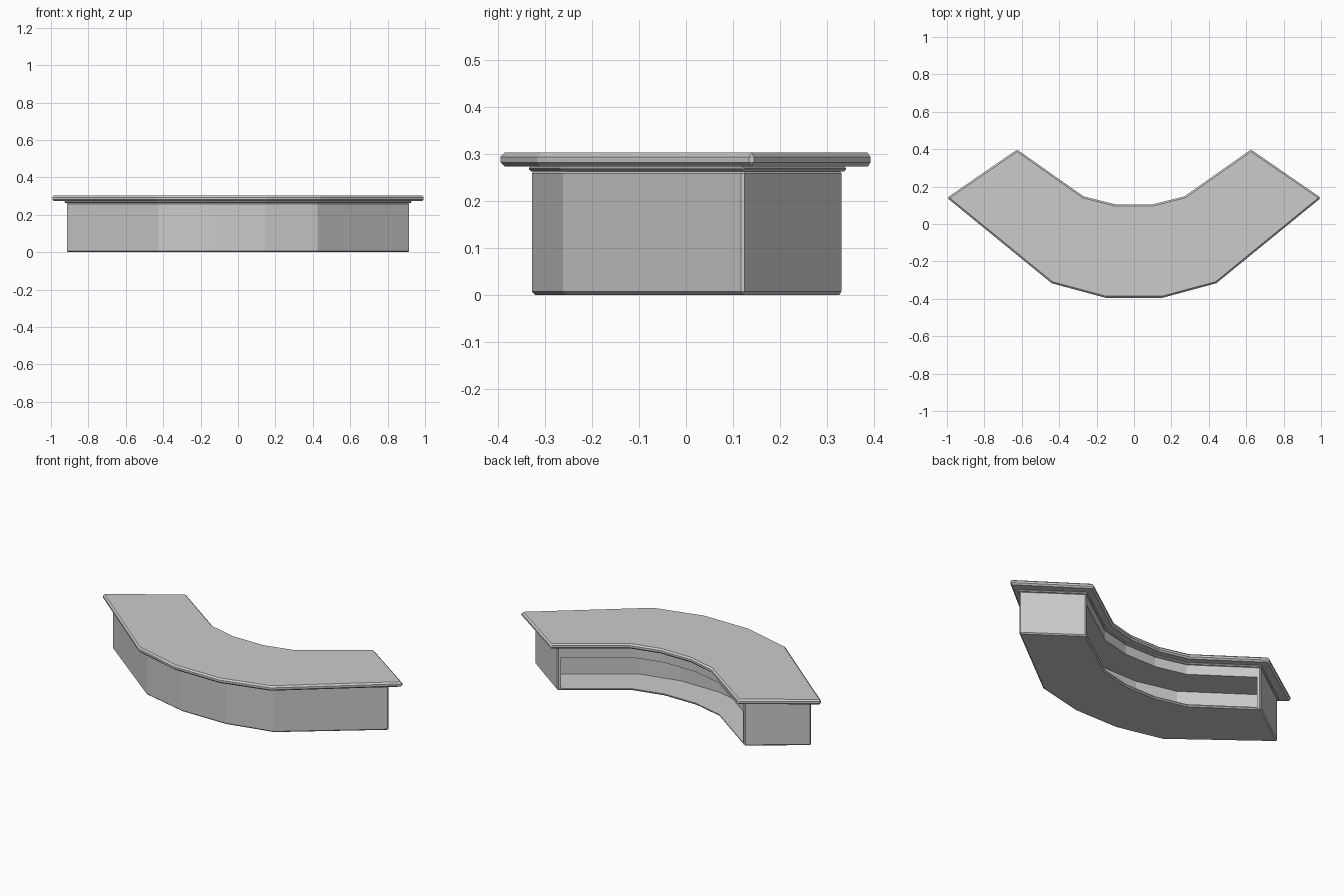
import bpy, bmesh
from mathutils import Vector

if "Cube" in bpy.data.objects:
    bpy.data.objects.remove(bpy.data.objects["Cube"])


def outline(half):
    """Mirror a right-half outline (front to back) into a CCW polygon:
    edges 0-4 front, 5 right end, 6-10 back, 11 left end."""
    f, b = half[:3], half[3:]
    mx = lambda p: (-p[0], p[1])
    return ([mx(p) for p in reversed(f)] + f + b + [mx(p) for p in reversed(b)])


def inset(pts, front, end, back):
    """Move the edges inward by separate distances and re-intersect them."""
    d = [front] * 5 + [end] + [back] * 5 + [end]
    n, lines, res = len(pts), [], []
    for i in range(n):
        a, b = Vector(pts[i]), Vector(pts[(i + 1) % n])
        t = (b - a).normalized()
        lines.append((a + Vector((-t.y, t.x)) * d[i], t))
    for i in range(n):
        (p, u), (q, v) = lines[i - 1], lines[i]
        s = (q - p).cross(v) / u.cross(v)
        res.append(tuple(p + u * s))
    return res


def prism(name, pts, z0, z1, bevel=0.0):
    bm = bmesh.new()
    f = bm.faces.new([bm.verts.new((x, y, z0)) for x, y in pts])
    r = bmesh.ops.extrude_face_region(bm, geom=[f])
    verts = [g for g in r["geom"] if isinstance(g, bmesh.types.BMVert)]
    bmesh.ops.translate(bm, verts=verts, vec=(0, 0, z1 - z0))
    bmesh.ops.recalc_face_normals(bm, faces=bm.faces)
    me = bpy.data.meshes.new(name)
    bm.to_mesh(me)
    bm.free()
    ob = bpy.data.objects.new(name, me)
    bpy.context.collection.objects.link(ob)
    if bevel:
        m = ob.modifiers.new("Chamfer", "BEVEL")
        m.width, m.segments = bevel, 1
        m.limit_method, m.angle_limit = "ANGLE", 0.9
    return ob


top = outline([(0.15, -0.395), (0.44, -0.317), (1.0, 0.14),
               (0.625, 0.398), (0.27, 0.148), (0.10, 0.105)])
body = outline([(0.145, -0.328), (0.425, -0.262), (0.92, 0.121),
                (0.622, 0.335), (0.29, 0.10), (0.105, 0.055)])

# Countertop with chamfered rim, and the thin moulding under it
prism("countertop", top, 0.273, 0.303, 0.009)
prism("under_moulding", inset(body, -0.007, -0.007, -0.007), 0.263, 0.275, 0.005)

# Counter body, solid at the front
counter = prism("counter_body", body, 0.0, 0.266, 0.007)

# Open shelf recess along the back, between end panels, floor and header
deep = inset(body, 0, 0.02, 0.19)[6:]
outer = inset(body, 0, 0.02, -0.05)[6:]
cutter = prism("shelf_cutter", deep + outer[::-1], 0.012, 0.2)
cutter.hide_render = True
cutter.hide_set(True)
m = counter.modifiers.new("Shelf", "BOOLEAN")
m.operation, m.object, m.solver = "DIFFERENCE", cutter, "EXACT"
